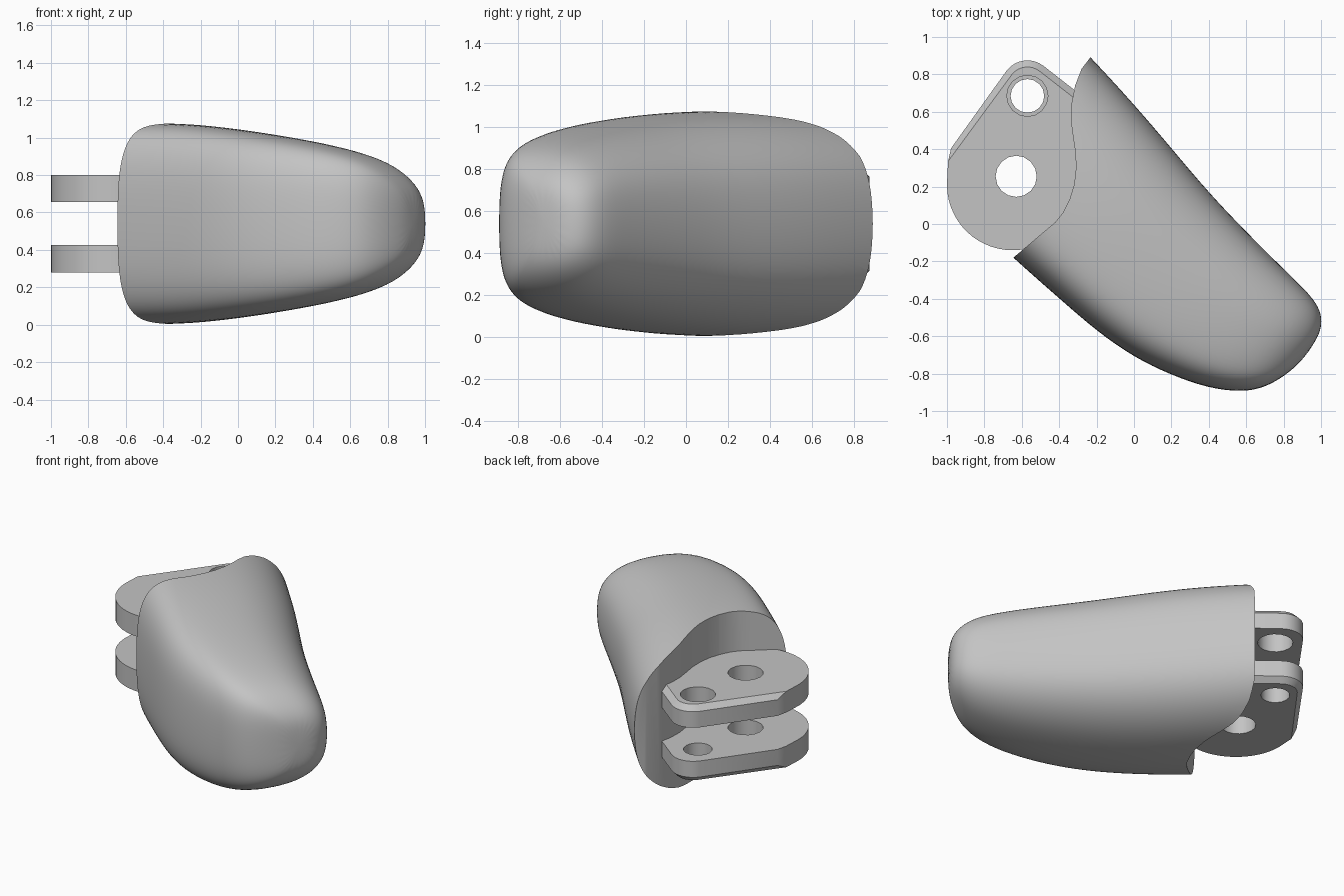
import bpy, bmesh
from math import cos, sin, pi, copysign

cube = bpy.data.objects.get("Cube")
if cube:
    bpy.data.objects.remove(cube, do_unlink=True)

grey = bpy.data.materials.new("plain grey")
grey.use_nodes = True
grey.diffuse_color = (0.55, 0.55, 0.55, 1)
grey.node_tree.nodes["Principled BSDF"].inputs["Base Color"].default_value = (0.55, 0.55, 0.55, 1)

MID = 0.54


def make(name, bm):
    bmesh.ops.recalc_face_normals(bm, faces=bm.faces[:])
    mesh = bpy.data.meshes.new(name)
    bm.to_mesh(mesh)
    bm.free()
    mesh.materials.append(grey)
    ob = bpy.data.objects.new(name, mesh)
    bpy.context.collection.objects.link(ob)
    return ob


def prism(outline, z0, z1):
    bm = bmesh.new()
    face = bm.faces.new([bm.verts.new((x, y, z0)) for x, y in outline])
    top = bmesh.ops.extrude_face_region(bm, geom=[face])["geom"]
    for v in top:
        if isinstance(v, bmesh.types.BMVert):
            v.co.z = z1
    return bm


def arc(cx, cy, r, a0, a1, n):
    return [(cx + r * cos(a0 + (a1 - a0) * i / n), cy + r * sin(a0 + (a1 - a0) * i / n))
            for i in range(n + 1)]


def apply(ob, kind, **settings):
    mod = ob.modifiers.new(kind, kind)
    for key, value in settings.items():
        setattr(mod, key, value)
    bpy.context.view_layer.objects.active = ob
    bpy.ops.object.modifier_apply(modifier=mod.name)


def cut(ob, outline):
    cutter = make("cutter", prism(outline, -0.5, 1.6))
    cutter.hide_render = True
    apply(ob, "BOOLEAN", operation="DIFFERENCE", solver="EXACT", object=cutter)
    bpy.data.objects.remove(cutter, do_unlink=True)


def smooth(ob, angle):
    bpy.ops.object.select_all(action="DESELECT")
    ob.select_set(True)
    bpy.context.view_layer.objects.active = ob
    bpy.ops.object.shade_smooth_by_angle(angle=angle)


# Rounded body: sections given by back edge, front edge and half height
sections = [
    (-0.50, 1.18, -0.95, 0.10, 0.535), (-0.23, 0.90, -0.645, -0.185, 0.545),
    (0.00, 0.65, -0.40, -0.40, 0.537), (0.20, 0.415, -0.20, -0.575, 0.515),
    (0.40, 0.175, 0.00, -0.715, 0.485), (0.60, -0.035, 0.20, -0.81, 0.45),
    (0.80, -0.235, 0.40, -0.88, 0.405), (0.93, -0.36, 0.58, -0.90, 0.35),
    (0.99, -0.44, 0.70, -0.875, 0.285), (1.01, -0.52, 0.81, -0.81, 0.215),
    (0.985, -0.61, 0.90, -0.73, 0.125),
]
SIDES = 24
SKEW = 0.28  # the highest line runs nearer the front edge
bm = bmesh.new()
rings = []
for rx, ry, lx, ly, h in sections:
    ring = []
    for i in range(SIDES):
        c, s = cos(2 * pi * i / SIDES), sin(2 * pi * i / SIDES)
        c, s = (copysign(abs(t) ** 0.72, t) for t in (c, s))
        u = c - SKEW * (1 - c * c)
        ring.append(bm.verts.new(((rx + lx) / 2 + (rx - lx) / 2 * u,
                                  (ry + ly) / 2 + (ry - ly) / 2 * u, MID + h * s)))
    rings.append(ring)
for a, b in zip(rings, rings[1:]):
    for i in range(SIDES):
        j = (i + 1) % SIDES
        bm.faces.new((a[i], a[j], b[j], b[i]))
bm.faces.new(rings[0])
bm.faces.new(rings[-1])
body = make("body", bm)
apply(body, "SUBSURF", levels=2)

# Curved socket cut at the base of the body
socket = [(-0.10, 1.05), (-0.23, 0.895), (-0.28, 0.83), (-0.315, 0.74), (-0.335, 0.64),
          (-0.337, 0.55), (-0.325, 0.46), (-0.313, 0.38), (-0.31, 0.30), (-0.32, 0.21),
          (-0.345, 0.13), (-0.38, 0.06), (-0.42, 0.01), (-0.48, -0.04), (-0.55, -0.10),
          (-0.645, -0.18), (-0.85, -0.38), (-1.6, -0.38), (-1.6, 1.4), (-0.1, 1.4)]
cut(body, socket)
smooth(body, 0.6)

# Pair of hinge lugs, mirrored about mid height, chamfered on their outer rims
lug_outline = [(-0.978, 0.405), (-0.994, 0.335)]
lug_outline += arc(-0.65, 0.21, 0.35, pi * 0.9, pi * 1.75, 24)[2:]
lug_outline += [(-0.30, 0.0), (-0.22, 0.2), (-0.22, 0.64)]
lug_outline += arc(-0.57, 0.735, 0.14, 0.9, 2.45, 8)
for name, side, pin_radius in (("upper_lug", 1, 0.11), ("lower_lug", -1, 0.09)):
    inner, outer = MID + side * 0.115, MID + side * 0.26
    bm = prism(lug_outline, inner, outer)
    rim = [e for e in bm.edges
           if all(abs(v.co.z - outer) < 1e-4 and v.co.y > 0.4 for v in e.verts)]
    bmesh.ops.bevel(bm, geom=rim, offset=0.035, segments=1, affect="EDGES")
    lug = make(name, bm)
    cut(lug, arc(-0.63, 0.255, 0.11, 0, 2 * pi * 15 / 16, 15))
    cut(lug, arc(-0.57, 0.685, pin_radius, 0, 2 * pi * 15 / 16, 15))
    smooth(lug, 0.45)
